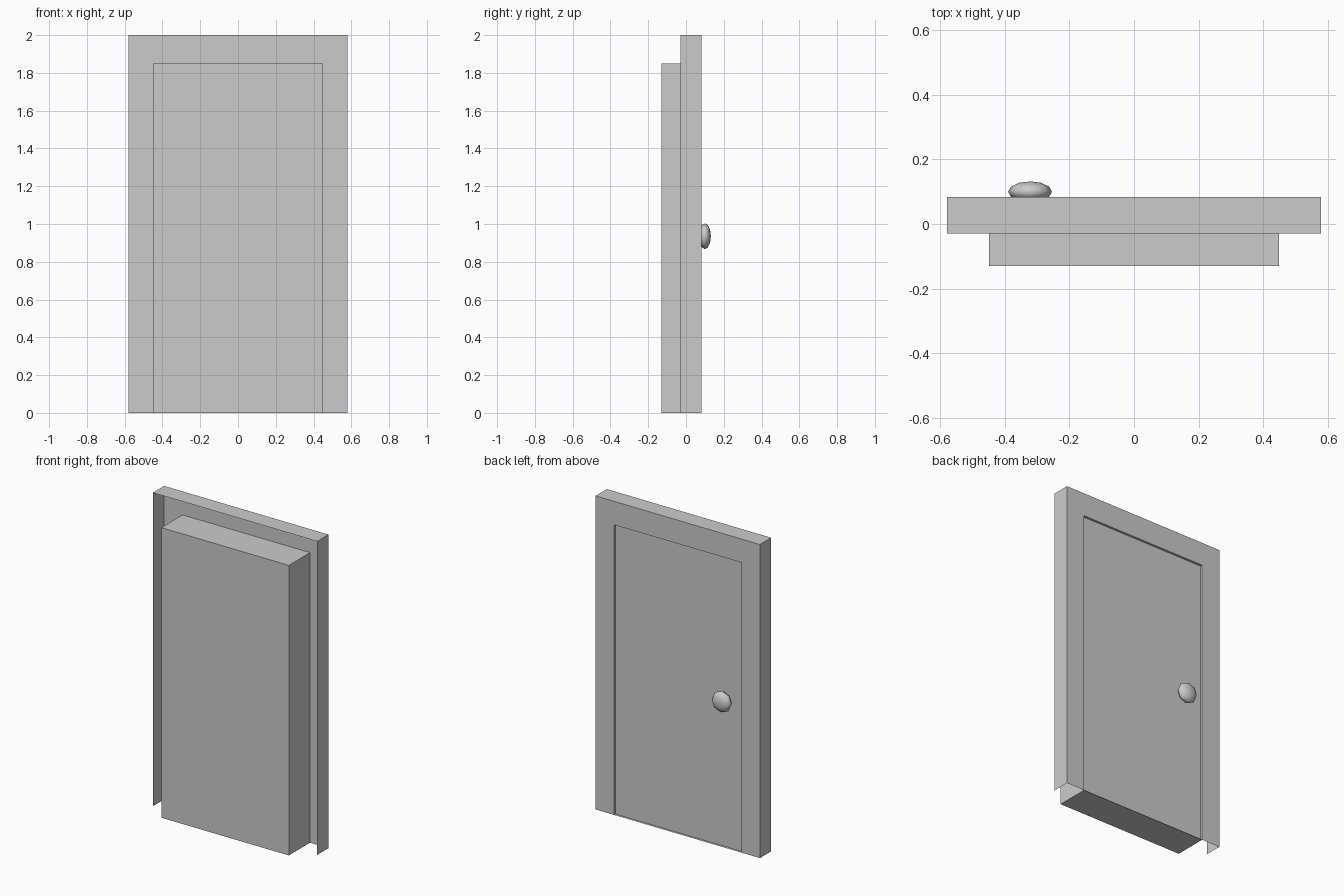
import bpy, bmesh
from math import pi
from mathutils import Matrix, Vector

if "Cube" in bpy.data.objects:
    bpy.data.objects.remove(bpy.data.objects["Cube"])

W, H = 0.58, 2.0            # frame half width, height
DW, DH = 0.45, 1.85         # door half width, height
FACE, RIM, REAR, PANEL = 0.083, -0.03, -0.13, 0.068


def make(name, bm):
    me = bpy.data.meshes.new(name)
    bm.to_mesh(me)
    bm.free()
    ob = bpy.data.objects.new(name, me)
    bpy.context.collection.objects.link(ob)
    return ob


def ring(bm, pts, y):
    return [bm.verts.new((x, y, z)) for x, z in pts]


# frame: U-shaped facing with thin outer walls, open behind and below
bm = bmesh.new()
outer = [(-W, 0), (-W, H), (W, H), (W, 0)]
inner = [(DW, 0), (DW, DH), (-DW, DH), (-DW, 0)]
facing = ring(bm, outer + inner, FACE)
rim = ring(bm, outer, RIM)
bm.faces.new(facing)
for i in range(3):
    bm.faces.new((facing[i + 1], facing[i], rim[i], rim[i + 1]))
make("door_frame", bm)

# door body: box behind the opening, whose edges form the reveal
bm = bmesh.new()
near, far = ring(bm, inner, FACE), ring(bm, inner, REAR)
for i in range(4):
    j = (i + 1) % 4
    bm.faces.new((near[i], near[j], far[j], far[i]))
bm.faces.new(far)
bmesh.ops.recalc_face_normals(bm, faces=bm.faces)
c = Vector((0, 0, DH / 2))
bm.normal_update()
flip = [f for f in bm.faces if f.normal.dot(f.calc_center_median() - c) < 0]
bmesh.ops.reverse_faces(bm, faces=flip)
make("door_body", bm)

# door panel: slightly recessed face of the door
bm = bmesh.new()
bm.faces.new(ring(bm, inner[::-1], PANEL))
bm.normal_update()
for f in bm.faces:
    if f.normal.y < 0:
        f.normal_flip()
make("door_panel", bm)

# knob: flattened low-poly sphere with its pole facing outward
bm = bmesh.new()
bmesh.ops.create_uvsphere(bm, u_segments=8, v_segments=6, radius=1)
bm.transform(Matrix.Translation((-0.322, 0.1, 0.935))
             @ Matrix.Diagonal((0.068, 0.032, 0.068, 1))
             @ Matrix.Rotation(-pi / 2, 4, 'X'))
for f in bm.faces:
    f.smooth = True
make("door_knob", bm)
